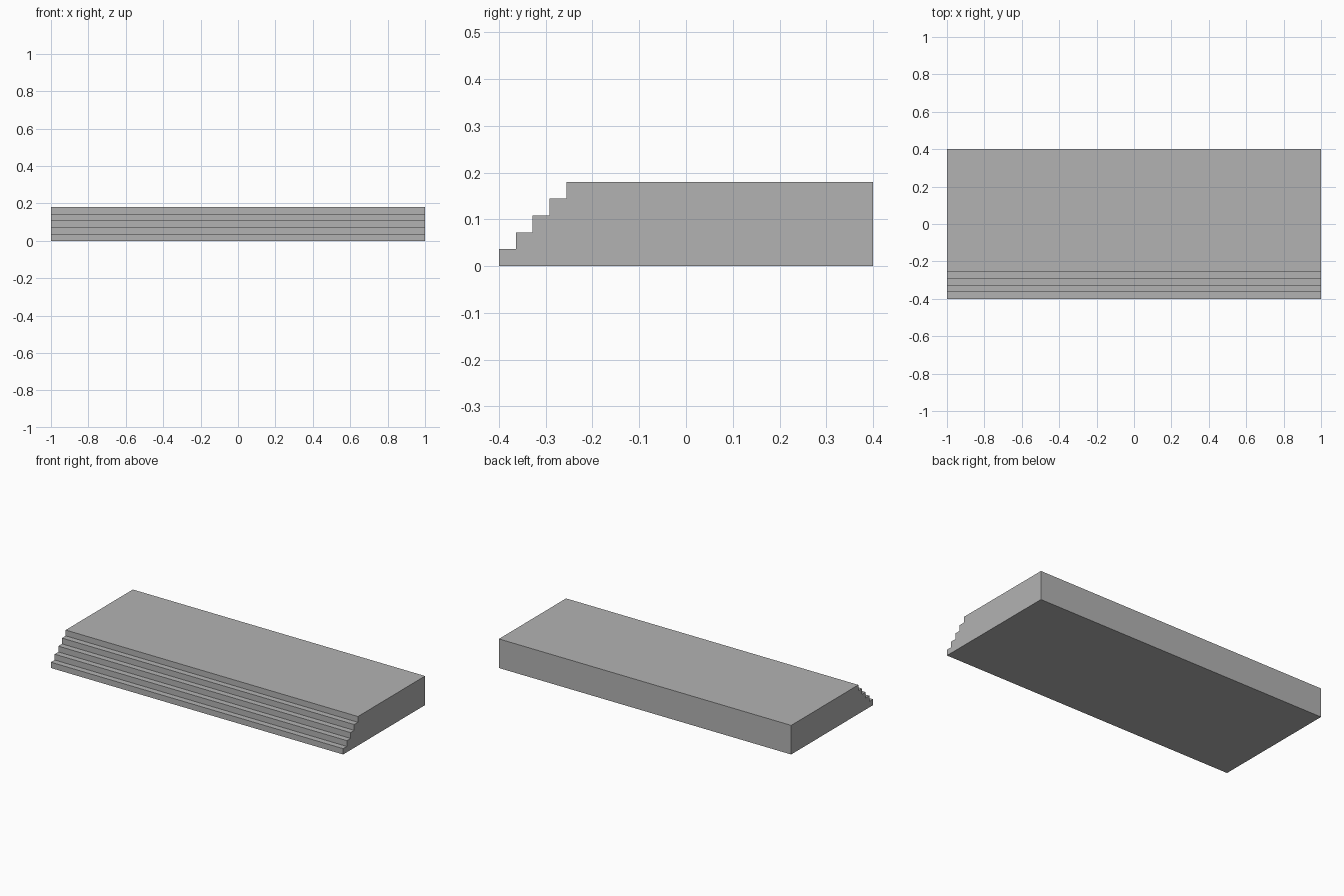
import bpy
import bmesh

default = bpy.data.objects.get("Cube")
if default:
    bpy.data.objects.remove(default, do_unlink=True)

# Plain grey stone
stone = bpy.data.materials.new("grey_stone")
stone.use_nodes = True
grey = (0.45, 0.45, 0.45, 1)
stone.diffuse_color = grey
stone.node_tree.nodes["Principled BSDF"].inputs["Base Color"].default_value = grey

HALF_WIDTH, HALF_DEPTH = 1.0, 0.4
STEPS, RISE, TREAD = 5, 0.036, 0.036

# Side profile: five front steps leading up to a flat platform
profile = [(-HALF_DEPTH, 0)]
for i in range(STEPS):
    y = -HALF_DEPTH + i * TREAD
    if i:
        profile.append((y, i * RISE))
    profile.append((y, (i + 1) * RISE))
profile += [(HALF_DEPTH, STEPS * RISE), (HALF_DEPTH, 0)]

# Extrude the profile across the full width
bm = bmesh.new()
side = bm.faces.new([bm.verts.new((-HALF_WIDTH, y, z)) for y, z in profile])
result = bmesh.ops.extrude_face_region(bm, geom=[side], use_keep_orig=True)
moved = [v for v in result["geom"] if isinstance(v, bmesh.types.BMVert)]
bmesh.ops.translate(bm, verts=moved, vec=(2 * HALF_WIDTH, 0, 0))
bmesh.ops.recalc_face_normals(bm, faces=bm.faces)

mesh = bpy.data.meshes.new("stepped_platform")
bm.to_mesh(mesh)
bm.free()
mesh.materials.append(stone)
bpy.context.collection.objects.link(bpy.data.objects.new("stepped_platform", mesh))
